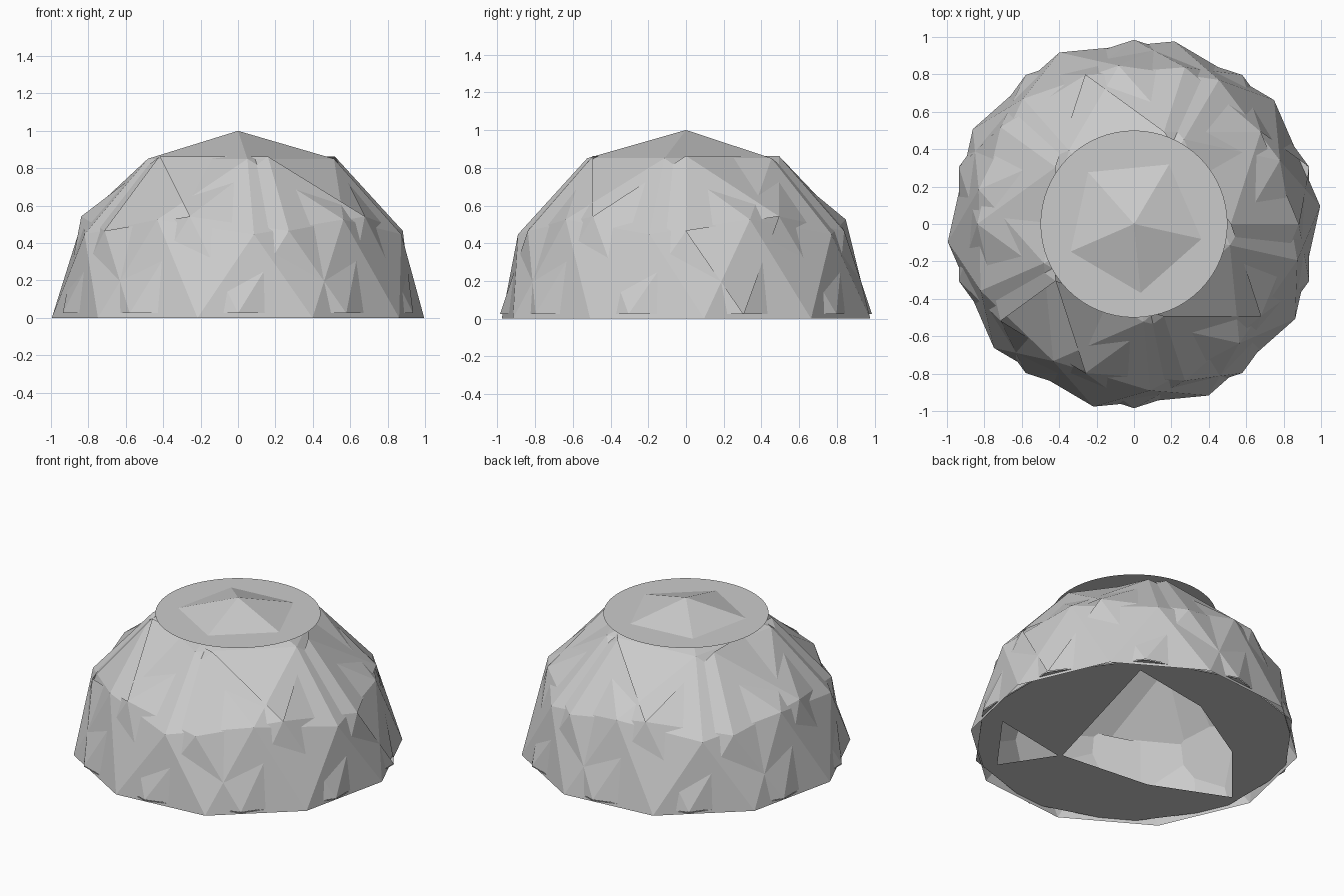
import bpy, bmesh
from math import cos, sin, pi, radians
from mathutils import Matrix, Vector

cube = bpy.data.objects.get("Cube")
if cube:
    bpy.data.objects.remove(cube)

grey = bpy.data.materials.new("stone_grey")
grey.use_nodes = True
grey.diffuse_color = (0.6, 0.6, 0.6, 1)
grey.node_tree.nodes["Principled BSDF"].inputs["Base Color"].default_value = (0.6, 0.6, 0.6, 1)


def finish(bm, name):
    mesh = bpy.data.meshes.new(name)
    bm.to_mesh(mesh)
    bm.free()
    mesh.materials.append(grey)
    obj = bpy.data.objects.new(name, mesh)
    bpy.context.collection.objects.link(obj)
    return obj


def polar(radius, degrees, z):
    a = radians(degrees)
    return Vector((radius * cos(a), radius * sin(a), z))


def half_icosphere():
    bm = bmesh.new()
    bmesh.ops.create_icosphere(bm, subdivisions=2, radius=1)
    lower = [v for v in bm.verts if v.co.z < -0.01]
    bmesh.ops.delete(bm, geom=lower, context='VERTS')
    return bm


# Closed dome, turned about the vertical axis
bm = half_icosphere()
bmesh.ops.rotate(bm, verts=bm.verts, cent=(0, 0, 0), matrix=Matrix.Rotation(radians(-12.5), 3, 'Z'))
finish(bm, "main_dome")

# Second, slightly smaller dome with an open crown and a few missing panels
bm = half_icosphere()
top, ring, mid = (0.526, 0.851), (0.894, 0.447), (0.851, 0.526)
missing = [
    ((288, top), (324, mid), (0, top)),
    ((72, top), (108, mid), (144, top)),
    ((216, top), (252, mid), (216, ring)),
    ((0, ring), (18, (1, 0)), (36, mid)),
]
centres = [sum((polar(r, a, z) for a, (r, z) in tri), Vector()) / 3 for tri in missing]
gone = [f for f in bm.faces
        if max(v.co.z for v in f.verts) > 0.98
        or any((f.calc_center_median() - c).length < 0.05 for c in centres)]
bmesh.ops.delete(bm, geom=gone, context='FACES')
bmesh.ops.scale(bm, verts=bm.verts, vec=(0.985, 0.985, 0.985))
bmesh.ops.translate(bm, verts=bm.verts, vec=(0, 0, 0.025))
finish(bm, "open_dome")

# Flat round plate around the crown
bm = bmesh.new()
bmesh.ops.create_circle(bm, cap_ends=True, segments=64, radius=0.5,
                        matrix=Matrix.Translation((0, 0, 0.895)))
finish(bm, "crown_disc")

# Floor with two irregular openings
bm = bmesh.new()
rim = [polar(0.985, 18 + 36 * i, 0)[:2] for i in range(10)]
opening = [(0.52, 0.68), (-0.04, 0.58), (-0.54, 0.28), (-0.89, -0.14), (-0.4, -0.35), (0.22, -0.41)]
notch = [(0.24, -0.43), (0.76, -0.33), (0.45, -0.75)]
edges = []
for loop in (rim, opening, notch):
    verts = [bm.verts.new((x, y, 0.02)) for x, y in loop]
    edges += [bm.edges.new((verts[i - 1], verts[i])) for i in range(len(verts))]
bmesh.ops.triangle_fill(bm, use_beauty=True, use_dissolve=False, edges=edges, normal=(0, 0, -1))
finish(bm, "floor_plate")
